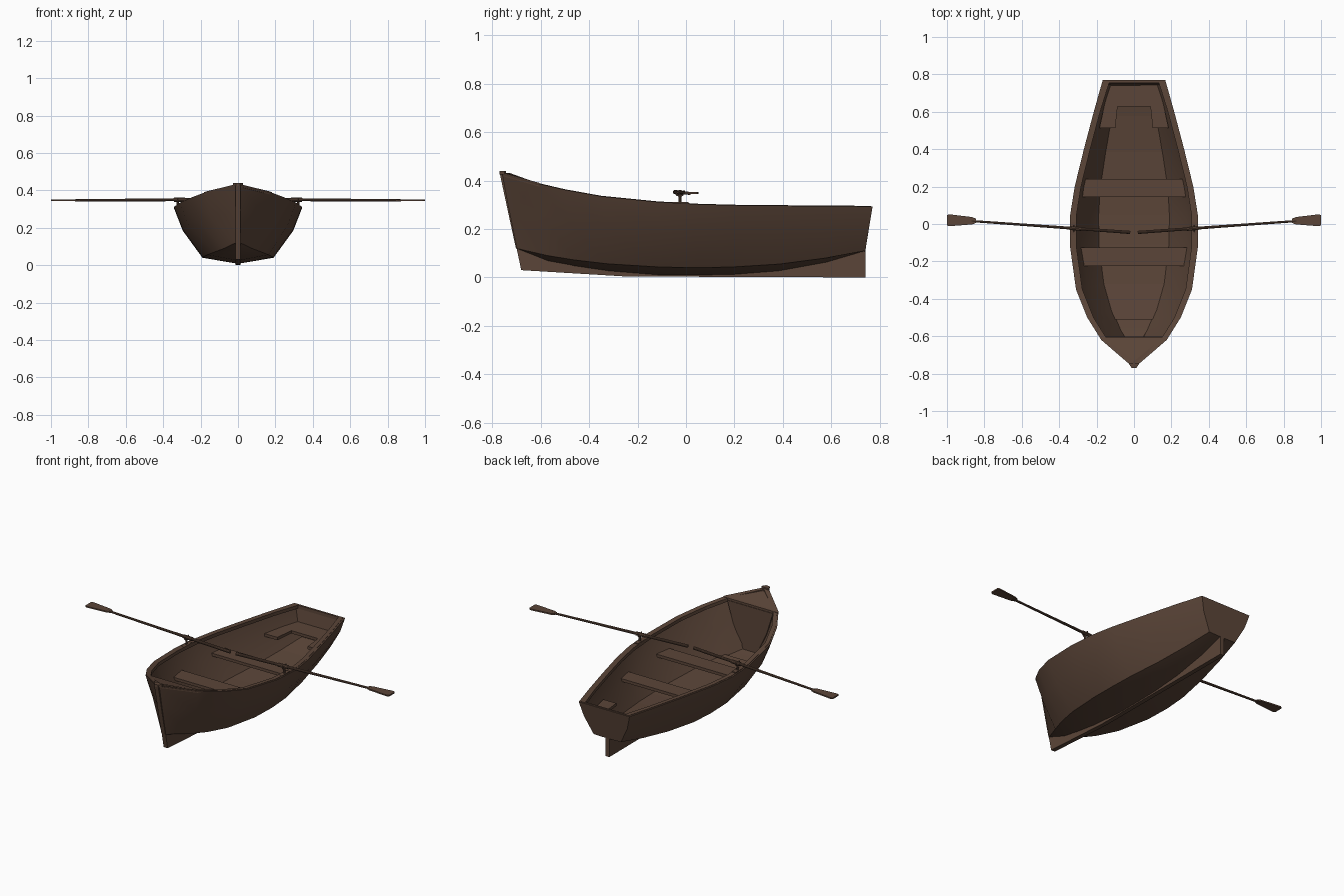
import bpy, bmesh, math
from mathutils import Vector

if "Cube" in bpy.data.objects:
    bpy.data.objects.remove(bpy.data.objects["Cube"])

wood = bpy.data.materials.new("dark brown wood")
wood.diffuse_color = (0.105, 0.06, 0.04, 1)
wood.use_nodes = True
wood.node_tree.nodes["Principled BSDF"].inputs["Base Color"].default_value = wood.diffuse_color

# Hull stations from bow to stern
Y = [-.76, -.62, -.5, -.35, -.12, .05, .2, .4, .6, .77]
SHEER_X = [.012, .175, .25, .31, .342, .341, .317, .268, .215, .167]
SHEER_Z = [.43, .39, .362, .335, .312, .302, .298, .296, .295, .293]
CHINE_X = [.012, .075, .122, .162, .188, .19, .182, .153, .12, .09]
CHINE_Z = [.12, .09, .072, .056, .043, .04, .043, .055, .08, .11]
KEEL_Z = [.12, .065, .045, .025, .008, .008, .01, .025, .06, .108]
LAST = len(Y) - 1


def rake(y):
    """Lower edge position along the length, for the raked ends."""
    return y * (.921 if y < 0 else .961)


def lerp_table(y, table):
    for i in range(LAST):
        if y <= Y[i + 1]:
            t = (y - Y[i]) / (Y[i + 1] - Y[i])
            return table[i] + t * (table[i + 1] - table[i])
    return table[-1]


def finish(bm, name, smooth=False, mirror=False):
    bmesh.ops.recalc_face_normals(bm, faces=bm.faces)
    me = bpy.data.meshes.new(name)
    bm.to_mesh(me)
    bm.free()
    me.materials.append(wood)
    ob = bpy.data.objects.new(name, me)
    bpy.context.collection.objects.link(ob)
    if mirror:
        ob.modifiers.new("mirror", 'MIRROR')
    if smooth:
        bpy.ops.object.select_all(action='DESELECT')
        ob.select_set(True)
        bpy.context.view_layer.objects.active = ob
        bpy.ops.object.shade_smooth_by_angle(angle=math.radians(30))
    return ob


def prism(name, pts, shift, bm=None):
    """Extrude a flat outline along a vector."""
    own = bm is None
    bm = bm or bmesh.new()
    a = [bm.verts.new(p) for p in pts]
    b = [bm.verts.new(Vector(p) + Vector(shift)) for p in pts]
    bm.faces.new(a)
    bm.faces.new(b[::-1])
    for i in range(len(a)):
        j = (i + 1) % len(a)
        bm.faces.new((a[i], a[j], b[j], b[i]))
    if own:
        return finish(bm, name)


def loft(name, sections, cyclic=False):
    """Join four-point sections into a solid bar or ring."""
    bm = bmesh.new()
    rows = [[bm.verts.new(p) for p in s] for s in sections]
    pairs = list(zip(rows, rows[1:])) + ([(rows[-1], rows[0])] if cyclic else [])
    for a, b in pairs:
        for k in range(4):
            m = (k + 1) % 4
            bm.faces.new((a[k], a[m], b[m], b[k]))
    if not cyclic:
        bm.faces.new(rows[0])
        bm.faces.new(rows[-1])
    return finish(bm, name)


def slab(x, y, z, thick):
    """Section across the boat with its top at z."""
    return [(x, y, z), (-x, y, z), (-x, y, z - thick), (x, y, z - thick)]


def tube(bm, p, q, r1, r2, sides=10):
    """Tapered round bar between two points."""
    p, q = Vector(p), Vector(q)
    d = q - p
    m = d.to_track_quat('Z', 'Y').to_matrix().to_4x4()
    m.translation = (p + q) / 2
    bmesh.ops.create_cone(bm, cap_ends=True, segments=sides, radius1=r1,
                          radius2=r2, depth=d.length, matrix=m)


# Hull shell: outer skin, inner skin, closed by a rim
bm = bmesh.new()
outer, inner = [], []
for i, y in enumerate(Y):
    sx, sz, cx, cz = SHEER_X[i], SHEER_Z[i], CHINE_X[i], CHINE_Z[i]
    low = rake(y)
    mx, mz = cx + .55 * (sx - cx) + .065 * sx, cz + .55 * (sz - cz)
    my = low + .55 * (y - low)
    half = [(sx, y, sz), (mx, my, mz), (cx, low, cz)]
    full = half + [(0, low, KEEL_Z[i])] + [(-x, v, z) for x, v, z in half[::-1]]
    outer.append([bm.verts.new(p) for p in full])
    dy = .03 if i == 0 else -.013 if i == LAST else 0
    half = [(max(x - dx, .004), v + dy, z + dz) for (x, v, z), dx, dz in
            zip(half, (.016, .015, .006), (0, 0, .015))]
    inner.append([bm.verts.new(p) for p in half + [(-x, v, z) for x, v, z in half[::-1]]])
for rows in (outer, inner):
    for a, b in zip(rows, rows[1:]):
        for k in range(len(a) - 1):
            bm.faces.new((a[k], a[k + 1], b[k + 1], b[k]))
    bm.faces.new(rows[0])
    bm.faces.new(rows[-1])
for k in (0, -1):
    for i in range(LAST):
        bm.faces.new((outer[i][k], outer[i + 1][k], inner[i + 1][k], inner[i][k]))
for i in (0, LAST):
    bm.faces.new((outer[i][0], outer[i][-1], inner[i][-1], inner[i][0]))
finish(bm, "hull", smooth=True)

# Gunwale rail set just inside the rim
right = []
for i, y in enumerate(Y):
    d0, d1 = (.015, .03) if i == 0 else (-.006, -.016) if i == LAST else (0, 0)
    x, z = SHEER_X[i], SHEER_Z[i] + .002
    xo, xi = max(x - .009, .006), max(x - .034, .003)
    right.append([(xo, y + d0, z), (xi, y + d1, z),
                  (xi, y + d1, z - .02), (xo, y + d0, z - .02)])
loft("gunwale", right + [[(-x, y, z) for x, y, z in s] for s in right[::-1]], cyclic=True)

# Bow deck and the bulkhead below it
loft("bow_deck", [slab(lerp_table(y, SHEER_X) - .003, y, lerp_table(y, SHEER_Z) + .004, .015)
                  for y in (-.605, -.62, -.755)])
prism("bow_bulkhead", [(-.15, -.612, .378), (.15, -.612, .378), (.11, -.612, .25),
                       (.072, -.612, .17), (.04, -.612, .105), (-.04, -.612, .105),
                       (-.072, -.612, .17), (-.11, -.612, .25)],
      (0, .01, 0))

# Floorboards following the bottom
loft("floor", [slab(x, y, z, .008) for x, y, z in
               ((.107, -.51, .104), (.161, -.322, .078), (.188, -.11, .065), (.191, .048, .062),
                (.182, .192, .065), (.154, .384, .077), (.121, .577, .102), (.095, .725, .13))])

# Stem, its cap, and the keel with skeg
W = .013
prism("stem", [(-W, -.77, .435), (-W, -.74, .43), (-W, -.675, .11), (-W, -.702, .12)],
      (2 * W, 0, 0))
prism("stem_cap", [(-.012, -.77, .425), (.012, -.77, .425), (.026, -.75, .425),
                   (.022, -.742, .425), (-.022, -.742, .425), (-.026, -.75, .425)],
      (0, 0, .015))
keel_top = [(-W, rake(y), z + .004) for y, z in zip(Y, KEEL_Z)]
prism("keel", [(-W, .74, 0), (-W, -.25, .004), (-W, -.68, .03)] + keel_top, (2 * W, 0, 0))

# Seats
SZ, TH = .187, (0, 0, .017)
for name, y0, w0, y1, w1 in (("front_seat", -.225, .268, -.125, .284),
                             ("middle_seat", .145, .278, .24, .26)):
    prism(name, [(-w0, y0, SZ), (w0, y0, SZ), (w1, y1, SZ), (-w1, y1, SZ)], TH)
outline = [(.088, .627), (.10, .513), (.185, .513), (.133, .747)]
prism("stern_seat", [(x, y, SZ) for x, y in outline]
      + [(-x, y, SZ) for x, y in outline[::-1]], TH)

# Oars
bm = bmesh.new()
tip, grip = Vector((.87, .016, .347)), Vector((.02, -.045, .352))
tube(bm, grip, tip, .009, .006)
tube(bm, grip.lerp(tip, .31), grip.lerp(tip, .38), .011, .011)
prism("", [(x, y, .344) for x, y in ((.845, .006), (.865, -.002), (.99, -.012), (1, -.006),
                                     (1, .046), (.99, .052), (.865, .037), (.845, .028))],
      (0, 0, .008), bm)
finish(bm, "oars", smooth=True, mirror=True)

# Oarlocks: pad, post and a U-shaped fork
bm = bmesh.new()
c = Vector((.322, -.025, .35))
prism("", [(c.x - .014, c.y - .035, .298), (c.x + .012, c.y - .035, .298),
           (c.x + .012, c.y + .035, .298), (c.x - .014, c.y + .035, .298)],
      (0, 0, .013), bm)
tube(bm, (c.x, c.y, .305), (c.x, c.y, .337), .006, .006, 8)
arc = [c + Vector((0, .016 * math.cos(a), .014 * math.sin(a)))
       for a in (math.pi * (1 + k / 6) for k in range(7))]
for p, q in zip(arc, arc[1:]):
    tube(bm, p, q, .004, .004, 6)
for p in (arc[0], arc[-1]):
    tube(bm, p, p + Vector((0, 0, .008)), .004, .004, 6)
finish(bm, "oarlocks", mirror=True)
